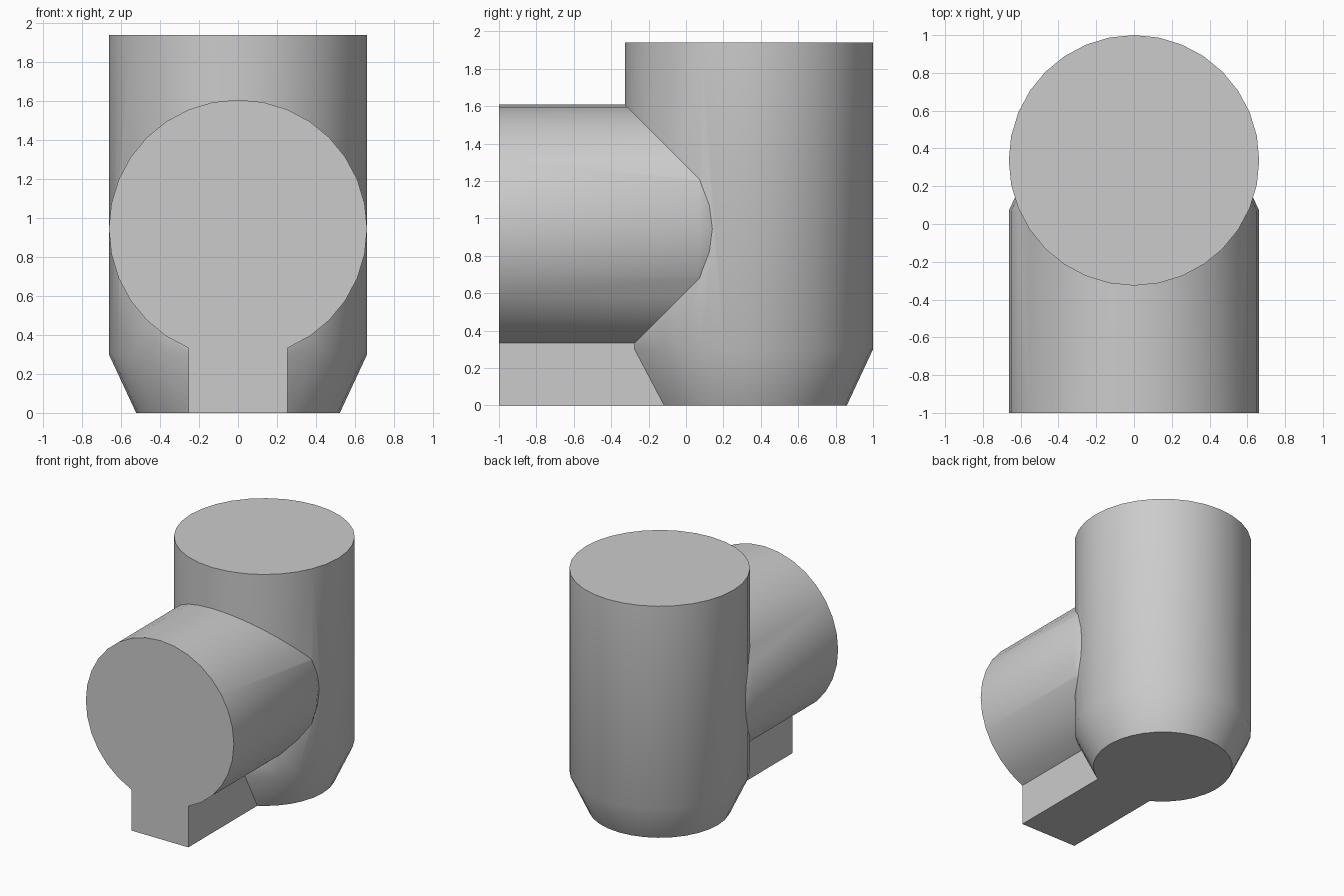
import bpy
import math
from mathutils import Matrix

cube = bpy.data.objects.get("Cube")
if cube:
    bpy.data.objects.remove(cube, do_unlink=True)

R, TIP_R, SIDES, TAPER = 0.663, 0.523, 32, 0.3

grey = bpy.data.materials.new("plain grey")
grey.use_nodes = True
colour = (0.6, 0.6, 0.6, 1)
grey.diffuse_color = colour
grey.node_tree.nodes["Principled BSDF"].inputs["Base Color"].default_value = colour


def add_object(name, verts, faces):
    mesh = bpy.data.meshes.new(name)
    mesh.from_pydata(verts, [], faces)
    mesh.materials.append(grey)
    obj = bpy.data.objects.new(name, mesh)
    bpy.context.collection.objects.link(obj)
    return obj


def tapered_pipe(name, length, matrix):
    """Capped cylinder along z whose lower end narrows."""
    verts = []
    for r, z in ((TIP_R, 0), (R, TAPER), (R, length)):
        for i in range(SIDES):
            a = math.tau * i / SIDES
            verts.append((r * math.cos(a), r * math.sin(a), z))
    faces = [list(reversed(range(SIDES))), list(range(2 * SIDES, 3 * SIDES))]
    for k in (0, SIDES):
        for i in range(SIDES):
            j = (i + 1) % SIDES
            faces.append((k + i, k + j, k + SIDES + j, k + SIDES + i))
    obj = add_object(name, verts, faces)
    obj.data.transform(matrix)
    return obj


# Upright pipe, narrowing at its base
body = tapered_pipe("upright_pipe", 1.94, Matrix.Translation((0, 0.337, 0)))

# Branch pipe running forward, narrowing inside the upright
branch = tapered_pipe("branch_pipe", 1.37,
                      Matrix.Translation((0, 0.37, 0.945)) @ Matrix.Rotation(math.pi / 2, 4, "X"))

# Support foot beneath the branch
bpy.ops.mesh.primitive_cube_add(size=1)
foot = bpy.context.object
foot.name = "support_foot"
foot.data.transform(Matrix.Translation((0, -0.35, 0.3)) @ Matrix.Diagonal((0.51, 1.3, 0.6, 1)))
foot.data.materials.append(grey)

# Fuse the parts into one solid
for part in (branch, foot):
    mod = body.modifiers.new("join " + part.name, "BOOLEAN")
    mod.operation = "UNION"
    mod.solver = "EXACT"
    mod.object = part
    bpy.ops.object.select_all(action="DESELECT")
    body.select_set(True)
    bpy.context.view_layer.objects.active = body
    bpy.ops.object.modifier_apply(modifier=mod.name)
    bpy.data.objects.remove(part, do_unlink=True)

body.name = "pipe_joint"
bpy.ops.object.shade_smooth_by_angle(angle=math.radians(30))
